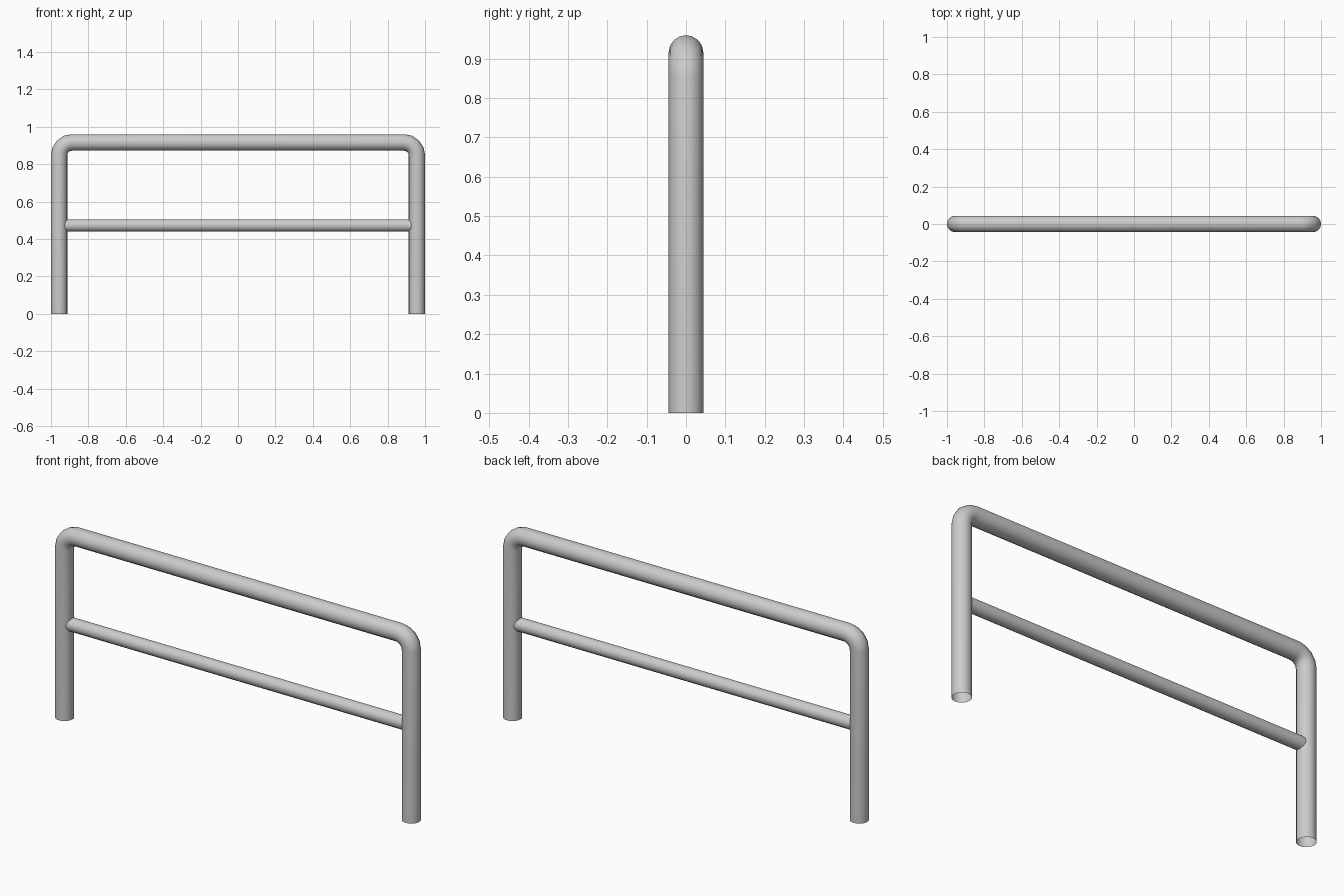
import bpy
from math import sin, cos, pi

if "Cube" in bpy.data.objects:
    bpy.data.objects.remove(bpy.data.objects["Cube"])

AXIS_X, TOP_Z = 0.956, 0.916   # centre lines of the legs and top rail
BEND, BEND_STEPS = 0.068, 4    # bend radius and segments


def tube(name, points, radius):
    """Smooth open-ended round tube along a path in the XZ plane."""
    curve = bpy.data.curves.new(name, 'CURVE')
    curve.dimensions = '3D'
    curve.bevel_depth = radius
    curve.bevel_resolution = 6
    curve.use_fill_caps = False
    spline = curve.splines.new('POLY')
    spline.points.add(len(points) - 1)
    for p, (x, z) in zip(spline.points, points):
        p.co = (x, 0, z, 1)
    spline.use_smooth = True
    obj = bpy.data.objects.new(name, curve)
    bpy.context.collection.objects.link(obj)
    bpy.ops.object.select_all(action='DESELECT')
    obj.select_set(True)
    bpy.context.view_layer.objects.active = obj
    bpy.ops.object.convert(target='MESH')
    bpy.ops.object.shade_smooth_by_angle()
    return bpy.context.object


# Bent frame: left leg and rounded corner, mirrored to the right
left = [(-AXIS_X, 0)]
for i in range(BEND_STEPS + 1):
    a = pi / 2 * i / BEND_STEPS
    left.append((-AXIS_X + BEND * (1 - cos(a)), TOP_Z - BEND * (1 - sin(a))))
right = [(-x, z) for x, z in reversed(left)]
tube("bent_frame", left + right, 0.044)

# Thinner cross bar, ends buried in the legs
tube("cross_bar", [(-0.95, 0.472), (0.95, 0.472)], 0.033)
